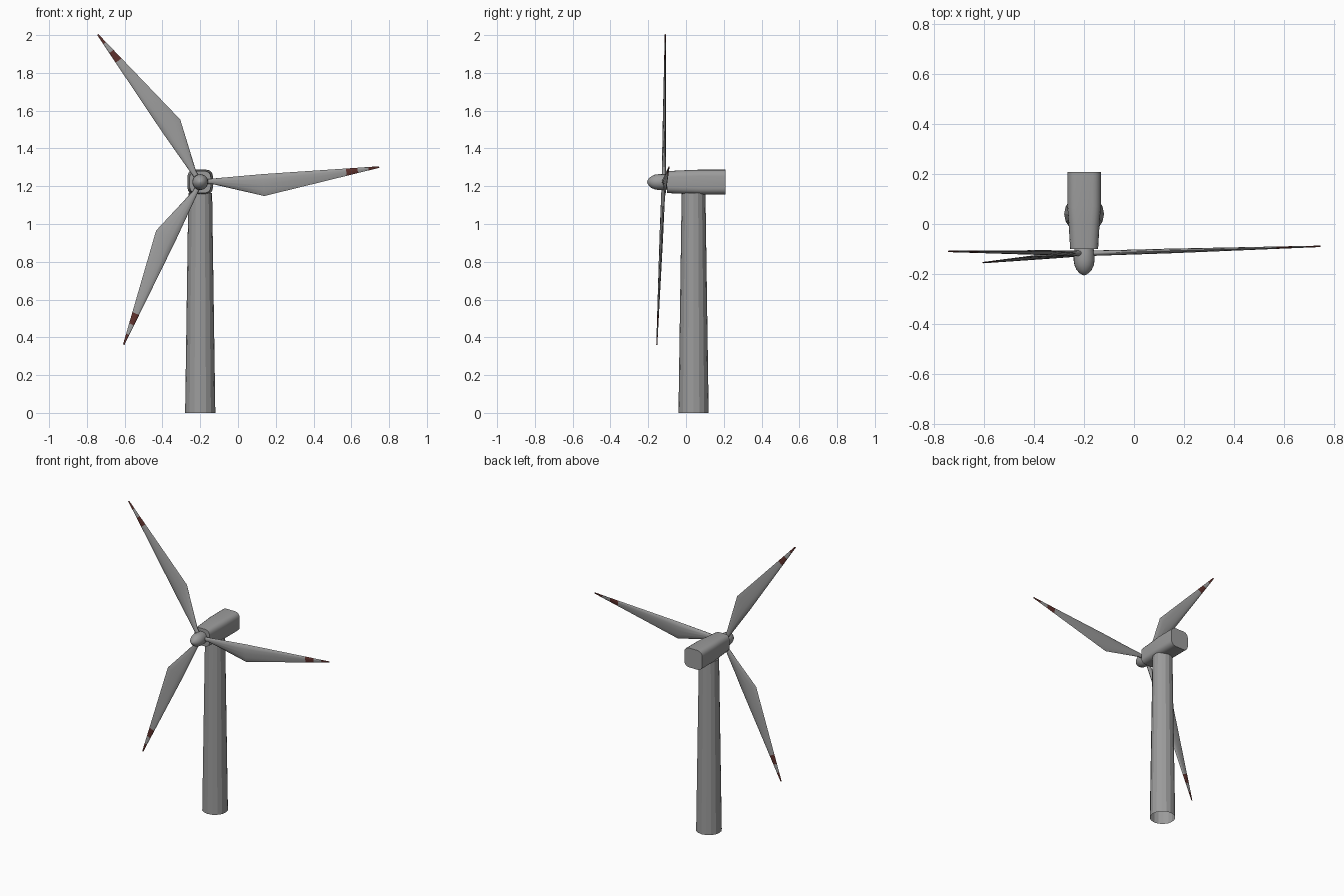
import bpy, bmesh, math
from mathutils import Vector

if "Cube" in bpy.data.objects:
    bpy.data.objects.remove(bpy.data.objects["Cube"])

def material(name, rgb):
    m = bpy.data.materials.new(name)
    m.diffuse_color = (*rgb, 1)
    m.use_nodes = True
    m.node_tree.nodes["Principled BSDF"].inputs["Base Color"].default_value = m.diffuse_color
    return m

GREY = material("grey_paint", (0.33, 0.33, 0.33))
RED = material("dark_red_paint", (0.11, 0.03, 0.025))
CX, HUB_Z = -0.20, 1.222

def loft(name, rings, cap_start=True, cap_end=True, smooth=None, red_spans=()):
    """Skin a list of equal-length point rings; red_spans are ring gaps in red."""
    bm = bmesh.new()
    vs = [[bm.verts.new(p) for p in r] for r in rings]
    n = len(vs[0])
    for i in range(len(vs) - 1):
        for j in range(n):
            k = (j + 1) % n
            f = bm.faces.new((vs[i][j], vs[i][k], vs[i + 1][k], vs[i + 1][j]))
            f.material_index = 1 if i in red_spans else 0
    if cap_start:
        bm.faces.new(vs[0])
    if cap_end:
        f = bm.faces.new(vs[-1])
        f.material_index = 1 if red_spans else 0
    bmesh.ops.recalc_face_normals(bm, faces=bm.faces)
    me = bpy.data.meshes.new(name)
    bm.to_mesh(me)
    bm.free()
    me.materials.append(GREY)
    me.materials.append(RED)
    ob = bpy.data.objects.new(name, me)
    bpy.context.collection.objects.link(ob)
    if smooth:
        bpy.ops.object.select_all(action='DESELECT')
        ob.select_set(True)
        bpy.context.view_layer.objects.active = ob
        bpy.ops.object.shade_smooth_by_angle(angle=math.radians(smooth))
    return ob

def circle(n, r):
    return [(r * math.cos(2 * math.pi * i / n), r * math.sin(2 * math.pi * i / n)) for i in range(n)]

# tapered tower, open at the foot
loft("tower", [[(CX + x, 0.04 + y, z) for x, y in circle(16, r)]
               for z, r in ((0, 0.08), (1.165, 0.063))], False, True)

# nacelle: rounded box that narrows towards the rotor
def rounded_rect(hx, hz, r):
    pts = []
    for q, (sx, sz) in enumerate(((1, 1), (-1, 1), (-1, -1), (1, -1))):
        for s in range(5):
            a = math.radians(90 * q + 22.5 * s)
            pts.append((sx * (hx - r) + r * math.cos(a), sz * (hz - r) + r * math.sin(a)))
    return pts

loft("nacelle", [[(CX + x, y, HUB_Z + z) for x, z in rounded_rect(hx, hz, r)]
                 for y, hx, hz, r in ((-0.10, 0.056, 0.058, 0.032), (0.0, 0.062, 0.063, 0.034),
                                      (0.07, 0.067, 0.0655, 0.034), (0.208, 0.067, 0.0655, 0.034))],
     smooth=30)

# hub with domed nose
loft("hub_spinner", [[(CX + x, y, HUB_Z + z) for x, z in circle(20, r)]
                     for y, r in ((-0.09, 0.036), (-0.115, 0.041), (-0.145, 0.042), (-0.165, 0.039),
                                  (-0.183, 0.031), (-0.196, 0.020), (-0.203, 0.009), (-0.206, 0.001))],
     smooth=35)

# blades: span, leading edge, trailing edge, thickness, sharpness of trailing edge
def lerp(a, b, t):
    return a + (b - a) * t

sections = [(0.015, 0.012, -0.012, 0.022, 0), (0.06, 0.013, -0.015, 0.022, 0.1),
            (0.332, 0.0144, -0.102, 0.020, 0.6)]
for u in (0.55, 0.775, 0.836, 0.893, 0.951):
    t = (u - 0.332) / (0.951 - 0.332)
    sections.append((u, lerp(0.0144, 0.004, t), lerp(-0.102, -0.004, t), lerp(0.020, 0.006, t), 0.6))

def blade_ring(angle, u, lead, trail, thick, sharp):
    ca, sa = math.cos(angle), math.sin(angle)
    ring = []
    for i in range(12):
        t = 2 * math.pi * i / 12
        v = (lead + trail) / 2 + (lead - trail) / 2 * math.cos(t)
        w = thick / 2 * math.sin(t) * (1 + sharp * math.cos(t)) / (1 + 0.3 * sharp)
        dx, dz = u * ca - v * sa, u * sa + v * ca
        # the rotor plane leans slightly
        ring.append(Vector((CX + dx, -0.118 + w + 0.0275 * dx + 0.0297 * dz, HUB_Z + dz)))
    return ring

for k in range(3):
    a = math.radians(4.8 + 120 * k)
    loft(f"blade_{k + 1}", [blade_ring(a, *s) for s in sections], smooth=40, red_spans=(4, 6))
